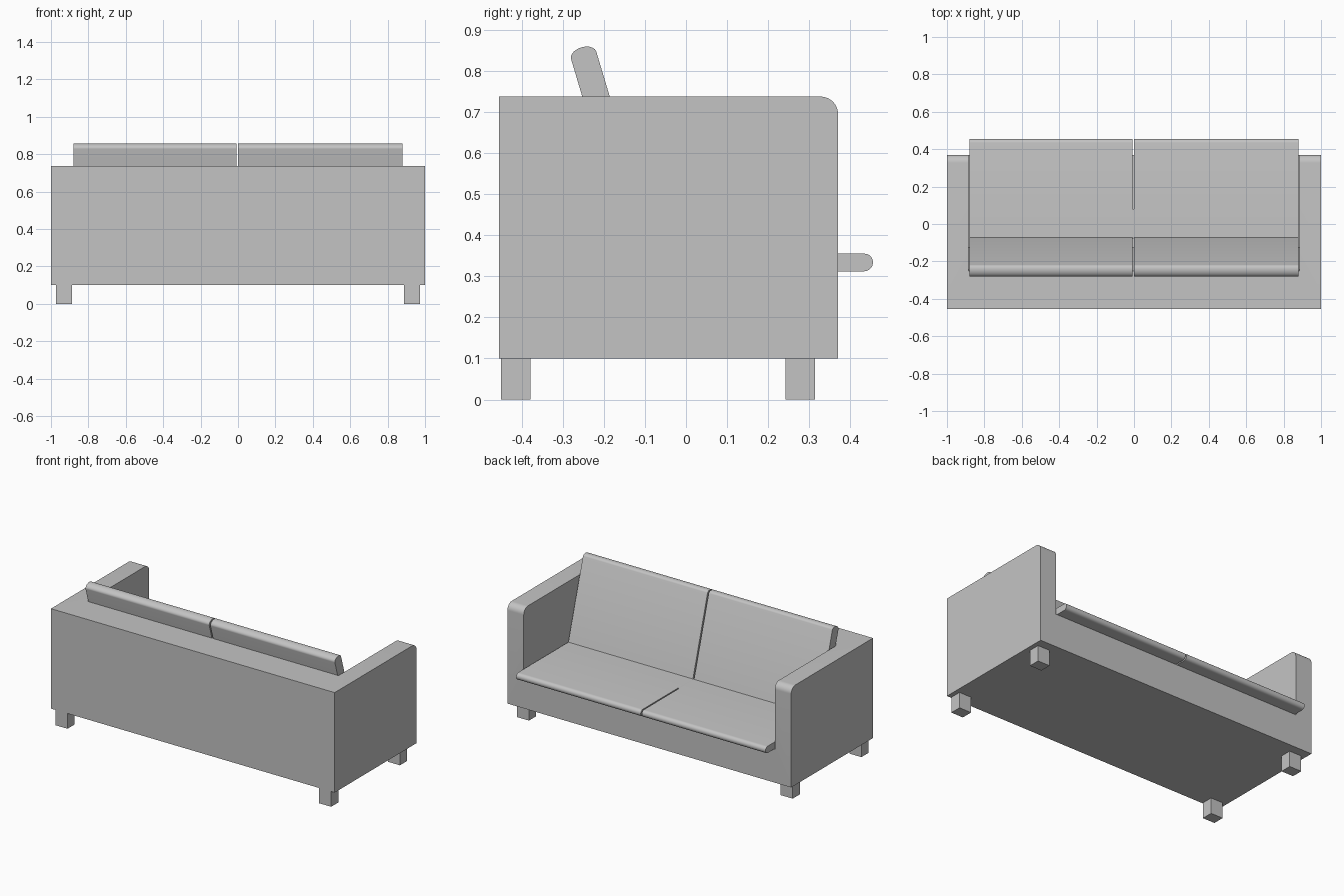
import bpy, bmesh, math
from mathutils import Vector

default = bpy.data.objects.get("Cube")
if default:
    bpy.data.objects.remove(default, do_unlink=True)

GREY = (0.55, 0.55, 0.55, 1)
mat = bpy.data.materials.new("grey upholstery")
mat.use_nodes = True
mat.diffuse_color = GREY
mat.node_tree.nodes["Principled BSDF"].inputs["Base Color"].default_value = GREY


def extrude_x(name, profile, x0, x1):
    """Extrude a (y, z) outline from x0 to x1."""
    bm = bmesh.new()
    face = bm.faces.new([bm.verts.new((x0, y, z)) for y, z in profile])
    ext = bmesh.ops.extrude_face_region(bm, geom=[face])
    verts = [g for g in ext["geom"] if isinstance(g, bmesh.types.BMVert)]
    bmesh.ops.translate(bm, verts=verts, vec=(x1 - x0, 0, 0))
    bmesh.ops.recalc_face_normals(bm, faces=bm.faces)
    mesh = bpy.data.meshes.new(name)
    bm.to_mesh(mesh)
    bm.free()
    mesh.materials.append(mat)
    obj = bpy.data.objects.new(name, mesh)
    bpy.context.collection.objects.link(obj)
    return obj


def activate(obj):
    bpy.ops.object.select_all(action="DESELECT")
    obj.select_set(True)
    bpy.context.view_layer.objects.active = obj


def smooth(obj):
    activate(obj)
    bpy.ops.object.shade_smooth_by_angle(angle=math.radians(35))


def arc(center, u, v, start, end, steps=10):
    """Points of an elliptical arc spanned by the axes u and v."""
    c, u, v = Vector(center), Vector(u), Vector(v)
    angles = [math.radians(start + (end - start) * i / steps) for i in range(steps + 1)]
    return [tuple(c + u * math.cos(a) + v * math.sin(a)) for a in angles]


def box(name, x0, x1, y0, y1, z0, z1):
    return extrude_x(name, [(y0, z0), (y1, z0), (y1, z1), (y0, z1)], x0, x1)


BACK, FRONT, FLOOR, TOP = -0.455, 0.37, 0.1, 0.737
SEAT, SEAT_TOP = 0.312, 0.355
ARM_IN, CUSHION = 0.885, 0.879
GAP = (-0.007, 0.001)
R = 0.043

# Sofa body: one block with rounded arm corners
body = extrude_x("sofa_body", [(BACK, FLOOR), (FRONT, FLOOR)]
                 + arc((FRONT - R, TOP - R), (R, 0), (0, R), 0, 90)
                 + [(BACK, TOP)], -1, 1)

# Seat hollow with a sloping backrest
lean = (-0.25 + 0.125) / (TOP - SEAT)
top_y = -0.25 + lean * 0.2
cutter = extrude_x("seat_cutter", [(-0.125, SEAT), (0.6, SEAT), (0.6, TOP + 0.2),
                                   (top_y, TOP + 0.2)], -ARM_IN, ARM_IN)
cutter.hide_render = True
mod = body.modifiers.new("seat hollow", "BOOLEAN")
mod.object = cutter
mod.operation = "DIFFERENCE"
mod.solver = "EXACT"
activate(body)
bpy.ops.object.modifier_apply(modifier=mod.name)
bpy.data.objects.remove(cutter, do_unlink=True)
smooth(body)

# Cushion outlines
half = (SEAT_TOP - SEAT) / 2
seat_profile = ([(-0.125, SEAT)]
                + arc((0.455 - half, SEAT + half), (half, 0), (0, half), -90, 90)
                + [(-0.125, SEAT_TOP)])
axis = Vector((lean, 1)).normalized()
side = Vector((axis.y, -axis.x)) * 0.032
back_profile = ([(-0.125, SEAT), (-0.058, SEAT)]
                + arc((-0.249, 0.8375), side, axis * 0.02, 0, 180))

# Left and right cushions
for label, x0, x1 in (("right", -CUSHION, GAP[0]), ("left", GAP[1], CUSHION)):
    smooth(extrude_x(label + "_seat_cushion", seat_profile, x0, x1))
    smooth(extrude_x(label + "_back_cushion", back_profile, x0, x1))

# Joined rear part of the seat, behind the slit
box("seat_cushion_join", *GAP, -0.125, 0.08, SEAT, SEAT_TOP)

# Four square legs
for x_name, x0 in (("right", -0.972), ("left", 0.887)):
    for y_name, y0 in (("rear", -0.45), ("front", 0.242)):
        box(f"{x_name}_{y_name}_leg", x0, x0 + 0.085, y0, y0 + 0.072, 0, FLOOR)
